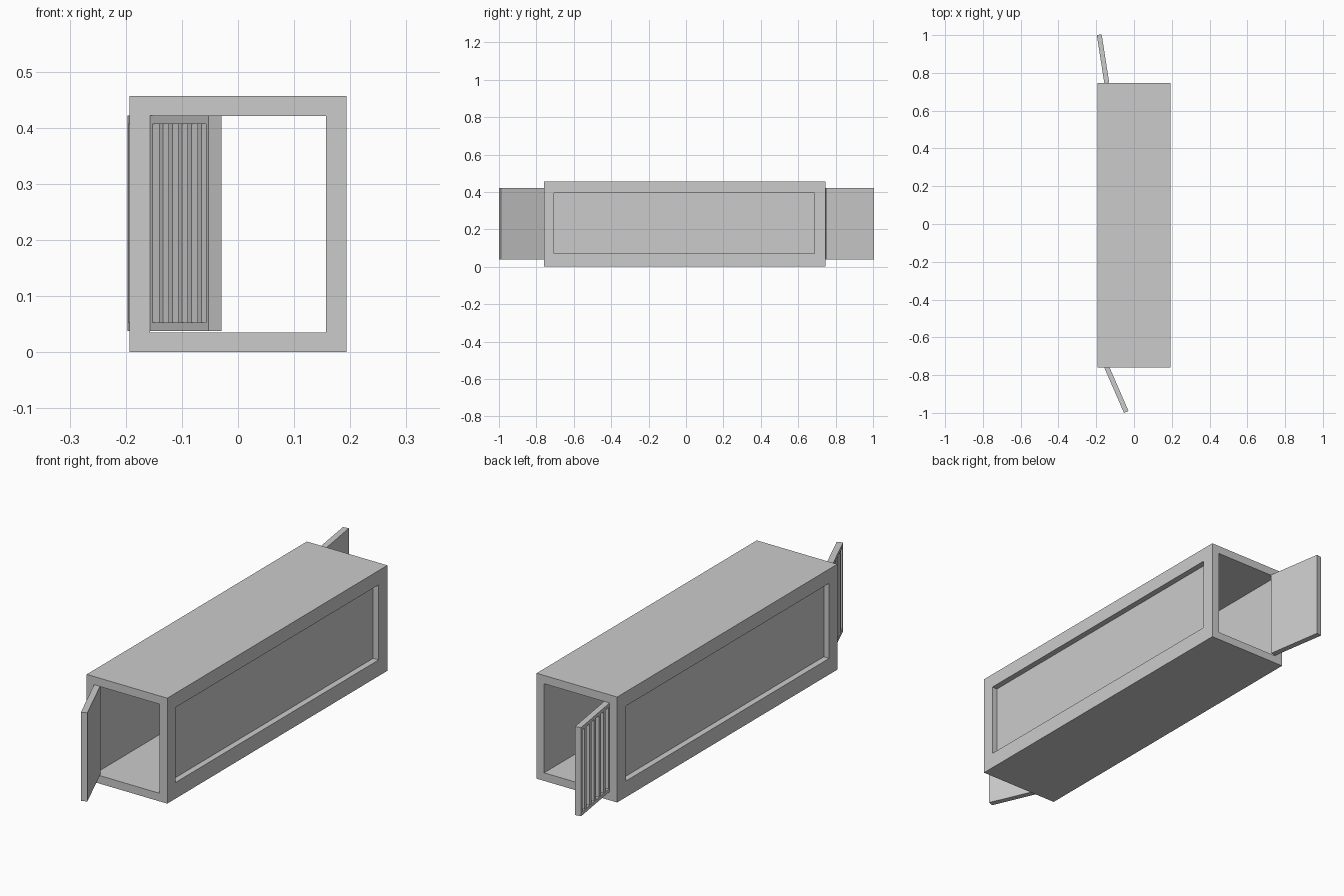
import bpy, bmesh
from math import radians
from mathutils import Vector

if "Cube" in bpy.data.objects:
    bpy.data.objects.remove(bpy.data.objects["Cube"])


def add_box(bm, lo, hi):
    lo, hi = Vector(lo), Vector(hi)
    verts = bmesh.ops.create_cube(bm, size=1)["verts"]
    for v in verts:
        v.co = (lo + hi) / 2 + Vector(a * b for a, b in zip(v.co, hi - lo))
    return {f for v in verts for f in v.link_faces}


def add_recessed_panel(bm, lo, hi, rect, depth, side):
    """Box whose face on the given x side has a rectangular recess."""
    faces = add_box(bm, lo, hi)
    face = next(f for f in faces if f.calc_center_median().x * side
                > max(lo[0] * side, hi[0] * side) - 1e-5)
    bmesh.ops.inset_individual(bm, faces=[face], thickness=0.005)
    mid = face.calc_center_median()
    y0, y1, z0, z1 = rect
    for v in face.verts:
        v.co.y = y0 if v.co.y < mid.y else y1
        v.co.z = z0 if v.co.z < mid.z else z1
    floor = bmesh.ops.extrude_discrete_faces(bm, faces=[face])["faces"][0]
    for v in floor.verts:
        v.co.x -= side * depth


def finish(name, bm):
    bmesh.ops.recalc_face_normals(bm, faces=bm.faces[:])
    mesh = bpy.data.meshes.new(name)
    bm.to_mesh(mesh)
    bm.free()
    obj = bpy.data.objects.new(name, mesh)
    bpy.context.collection.objects.link(obj)
    return obj


W, WALL, FRONT, BACK = 0.193, 0.036, -0.76, 0.747

# Floor and roof slabs
for name, z0, z1 in (("floor", 0, 0.035), ("roof", 0.421, 0.457)):
    bm = bmesh.new()
    add_box(bm, (-W, FRONT, z0), (W, BACK, z1))
    finish(name, bm)

# Side walls with long recessed panels, mirrored across x
bm = bmesh.new()
add_recessed_panel(bm, (W - WALL, FRONT, 0.035), (W, BACK, 0.421),
                   (-0.705, 0.687, 0.07, 0.395), 0.026, 1)
walls = finish("side_walls", bm)
walls.modifiers.new("mirror", "MIRROR")


# Doors: solid inside, recessed outside face with vertical bars
def door(name, y0, y1, hinge_y, angle):
    length, thick, z0, z1 = y1 - y0, 0.026, 0.038, 0.422
    edge, rim, depth = 0.011, 0.015, 0.016
    bm = bmesh.new()
    add_recessed_panel(bm, (0, y0, z0), (thick, y1, z1),
                       (y0 + edge, y1 - edge, z0 + rim, z1 - rim), depth, -1)
    count, bar = 5, 0.018
    gap = (length - 2 * edge - count * bar) / (count + 1)
    for i in range(count):
        y = y0 + edge + gap + i * (bar + gap)
        add_box(bm, (0.002, y, z0 + rim), (depth, y + bar, z1 - rim))
    obj = finish(name, bm)
    obj.location = (-0.157, hinge_y, 0)
    obj.rotation_euler.z = radians(angle)


door("front_door", -0.261, 0, -0.761, 23.5)
door("back_door", 0, 0.258, 0.745, 8.9)
